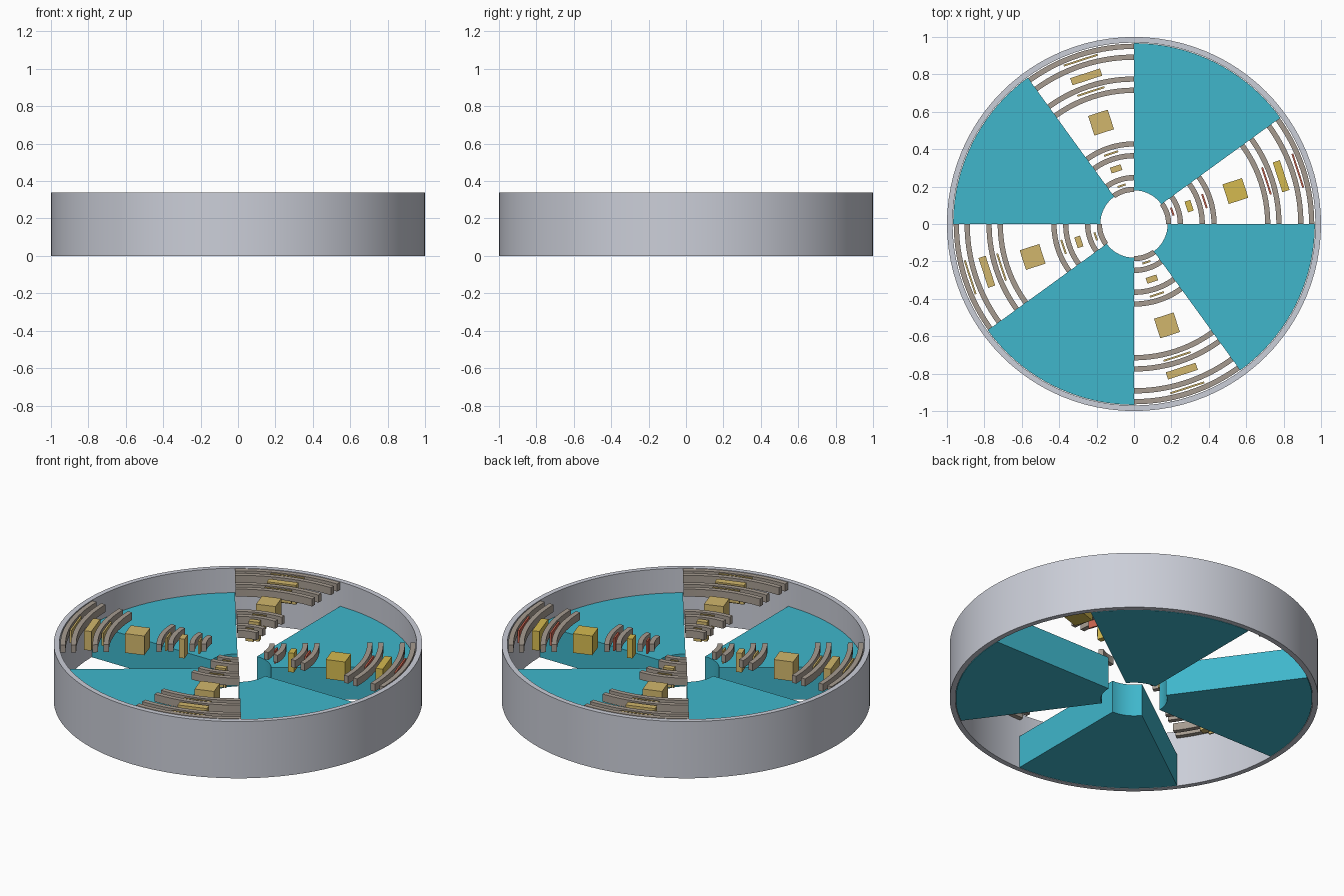
import bpy, bmesh, math
from mathutils import Matrix

if "Cube" in bpy.data.objects:
    bpy.data.objects.remove(bpy.data.objects["Cube"], do_unlink=True)


def material(name, r, g, b):
    m = bpy.data.materials.new(name)
    m.use_nodes = True
    m.diffuse_color = (r, g, b, 1)
    m.node_tree.nodes["Principled BSDF"].inputs["Base Color"].default_value = (r, g, b, 1)
    return m


grey = material("light grey", 0.60, 0.62, 0.69)
teal = material("teal", 0.05, 0.47, 0.60)
taupe = material("taupe", 0.38, 0.33, 0.28)
tan = material("tan", 0.64, 0.47, 0.15)
gold = material("gold", 0.66, 0.49, 0.08)
red = material("brick red", 0.60, 0.13, 0.08)


def finish(name, bm, mat, smooth=False):
    bmesh.ops.recalc_face_normals(bm, faces=bm.faces)
    mesh = bpy.data.meshes.new(name)
    bm.to_mesh(mesh)
    bm.free()
    mesh.materials.append(mat)
    obj = bpy.data.objects.new(name, mesh)
    bpy.context.collection.objects.link(obj)
    if smooth:
        bpy.ops.object.select_all(action='DESELECT')
        obj.select_set(True)
        bpy.context.view_layer.objects.active = obj
        bpy.ops.object.shade_smooth_by_angle(angle=math.radians(30))
    return obj


def arc_block(name, r0, r1, z0, z1, start, sweep, mat, steps):
    """Sweep a rectangular section around z; a full turn closes on itself."""
    bm = bmesh.new()
    full = sweep >= 360
    rings = []
    for i in range(steps if full else steps + 1):
        a = math.radians(start + sweep * i / steps)
        rings.append([bm.verts.new((r * math.cos(a), r * math.sin(a), z))
                      for r, z in ((r0, z0), (r1, z0), (r1, z1), (r0, z1))])
    for i in range(steps):
        p, q = rings[i], rings[(i + 1) % len(rings)]
        for k in range(4):
            n = (k + 1) % 4
            bm.faces.new((p[k], p[n], q[n], q[k]))
    if not full:
        bm.faces.new(rings[0])
        bm.faces.new(rings[-1])
    return finish(name, bm, mat, smooth=True)


def box(name, radius, angle, depth, length, z0, z1, mat):
    """Box facing outward at a polar position."""
    bm = bmesh.new()
    place = (Matrix.Rotation(math.radians(angle), 4, 'Z')
             @ Matrix.Translation((radius, 0, (z0 + z1) / 2))
             @ Matrix.Diagonal((depth, length, z1 - z0, 1)))
    bmesh.ops.create_cube(bm, size=1, matrix=place)
    return finish(name, bm, mat)


TOP = 0.34
GAP = 36
RAILS = (0.185, 0.248, 0.365, 0.428, 0.715, 0.775, 0.892, 0.95)
# radius, radial depth, length
BLOCKS = ((0.31, 0.032, 0.06), (0.57, 0.11, 0.11), (0.827, 0.04, 0.167))
PLATES = ((0.215, 0.01, 0.045), (0.396, 0.01, 0.08),
          (0.745, 0.01, 0.152), (0.921, 0.01, 0.19))

# Outer rim
arc_block("outer_rim", 0.97, 1.0, 0, TOP, 0, 360, grey, 96)

for q in range(4):
    base = 90 * q
    mid = base + GAP / 2
    first = q == 0
    # Solid wedge
    arc_block(f"wedge_{q}", 0.18, 0.967, 0, 0.195, base + GAP, 90 - GAP, teal, 20)
    # Curved rails across the open sector
    for i, r in enumerate(RAILS):
        arc_block(f"rail_{q}_{i}", r - 0.014, r + 0.014, TOP - 0.045, TOP,
                  base, GAP, taupe, 14)
    # Blocks between the rail pairs
    for i, (r, d, l) in enumerate(BLOCKS):
        box(f"block_{q}_{i}", r, mid, d, l, 0.225, TOP, gold if first else tan)
    # Thin plates inside the rail pairs
    for i, (r, d, l) in enumerate(PLATES):
        box(f"plate_{q}_{i}", r, mid, d, l, 0.26, TOP - 0.003, red if first else tan)
